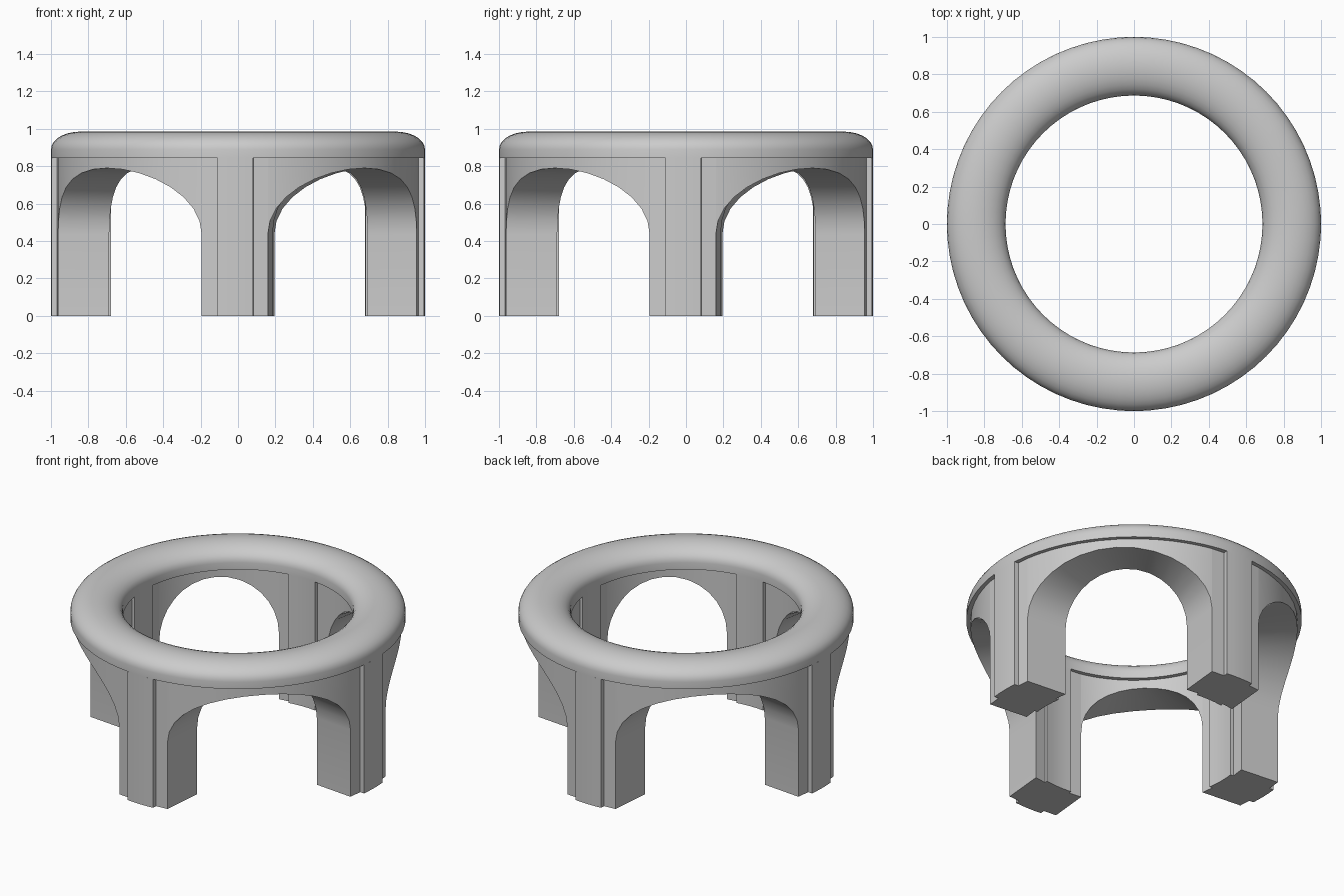
import bpy, bmesh
from math import sin, cos, pi, asin, sqrt, radians

if "Cube" in bpy.data.objects:
    bpy.data.objects.remove(bpy.data.objects["Cube"])

R_OUT, R_IN = 1.0, 0.687          # ring and pilaster radii
W_OUT, W_IN = 0.975, 0.713        # recessed wall radii
Z_BAND, Z_EDGE, Z_TOP = 0.845, 0.89, 0.985
Z_SPRING, Z_ARCH = 0.44, 0.79


def polar(r, a, z):
    return (r * cos(a), r * sin(a), z)


def finish(bm, name, angle):
    bmesh.ops.remove_doubles(bm, verts=bm.verts, dist=1e-5)
    bmesh.ops.recalc_face_normals(bm, faces=bm.faces)
    mesh = bpy.data.meshes.new(name)
    bm.to_mesh(mesh)
    bm.free()
    ob = bpy.data.objects.new(name, mesh)
    bpy.context.collection.objects.link(ob)
    bpy.ops.object.select_all(action='DESELECT')
    bpy.context.view_layer.objects.active = ob
    ob.select_set(True)
    bpy.ops.object.shade_smooth_by_angle(angle=radians(angle))
    return ob


def loft(name, stations, r_out, r_in, top):
    """Curved solid through stations of (outer angle, inner angle, bottom z)."""
    bm = bmesh.new()
    rows = [[bm.verts.new(p) for p in (polar(r_out, ao, z), polar(r_in, ai, z),
                                       polar(r_in, ai, top), polar(r_out, ao, top))]
            for ao, ai, z in stations]
    for s, t, p, q in zip(stations, stations[1:], rows, rows[1:]):
        bm.faces.new((p[0], p[1], q[1], q[0]))
        if abs(s[0] - t[0]) > 1e-6:
            for i in (1, 2, 3):
                j = (i + 1) % 4
                bm.faces.new((p[i], p[j], q[j], q[i]))
    bm.faces.new(rows[0])
    bm.faces.new(rows[-1])
    return finish(bm, name, 20)


def side(x_out, x_in, r_out, r_in):
    """Angles of a leg edge on the outer and inner radius."""
    return asin(x_out / r_out), asin(x_in / r_in)


# Domed ring seat: half-ellipse section turned around z
mid, half = (R_OUT + R_IN) / 2, (R_OUT - R_IN) / 2
profile = [(R_IN, Z_BAND), (R_OUT, Z_BAND)]
profile += [(mid + half * cos(pi * i / 14), Z_EDGE + (Z_TOP - Z_EDGE) * sin(pi * i / 14))
            for i in range(15)]
SEG = 72
bm = bmesh.new()
rings = [[bm.verts.new(polar(r, 2 * pi * k / SEG, z)) for r, z in profile] for k in range(SEG)]
for k in range(SEG):
    a, b = rings[k], rings[(k + 1) % SEG]
    for i in range(len(profile)):
        j = (i + 1) % len(profile)
        bm.faces.new((a[i], b[i], b[j], a[j]))
finish(bm, "ring_top", 32)

# Slightly twisted legs: edges of wall and pilaster
right = side(0.16, 0.185, W_OUT, W_IN)
left = side(-0.195, -0.17, W_OUT, W_IN)
pil_r = side(0.08, 0.107, R_OUT, R_IN)
pil_l = side(-0.11, -0.083, R_OUT, R_IN)

for k in range(4):
    base = -pi / 2 + k * pi / 2
    nxt = base + pi / 2
    start = [base + a for a in right]
    end = [nxt + a for a in left]

    # Arched wall from one leg centre to the next
    st = [(base, base, 0), (*start, 0)]
    for i in range(17):
        t = pi * i / 16
        f = (1 - cos(t)) / 2
        ao, ai = (s + (e - s) * f for s, e in zip(start, end))
        st.append((ao, ai, Z_SPRING + (Z_ARCH - Z_SPRING) * sin(t)))
    st += [(*end, 0), (nxt, nxt, 0)]
    loft(f"arch_wall_{k + 1}", st, W_OUT, W_IN, Z_BAND)

    # Raised pilaster on the outer and inner face of the leg
    st = []
    for i in range(5):
        ao, ai = (base + l + (r - l) * i / 4 for l, r in zip(pil_l, pil_r))
        st.append((ao, ai, 0))
    loft(f"leg_pilaster_{k + 1}", st, R_OUT, R_IN, Z_BAND)
